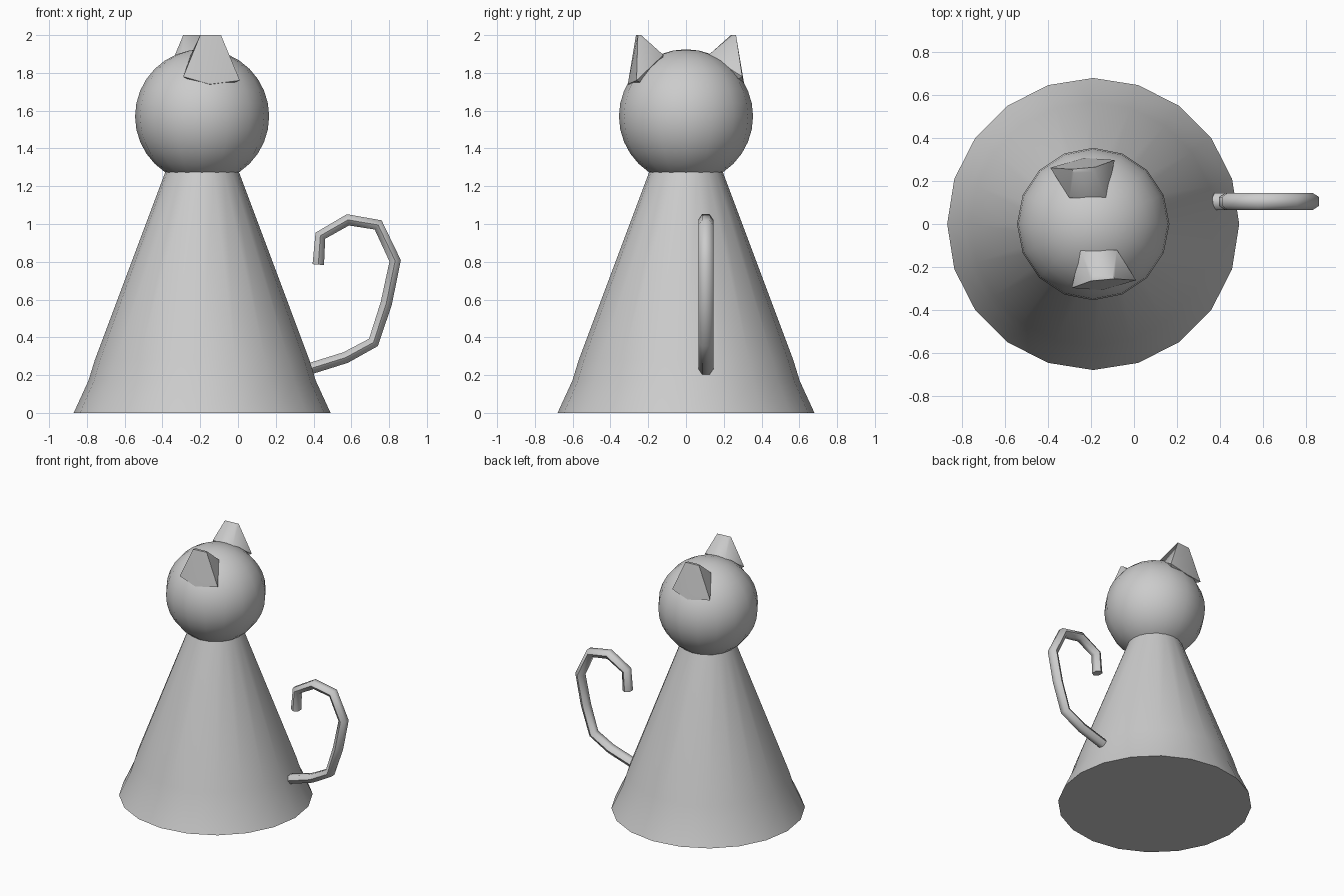
import bpy, bmesh, math
from mathutils import Vector, Matrix

if "Cube" in bpy.data.objects:
    bpy.data.objects.remove(bpy.data.objects["Cube"])

CX = -0.19  # vertical axis of the body and head


def finish(name, bm, smooth=40):
    bmesh.ops.recalc_face_normals(bm, faces=bm.faces)
    me = bpy.data.meshes.new(name)
    bm.to_mesh(me)
    bm.free()
    ob = bpy.data.objects.new(name, me)
    bpy.context.collection.objects.link(ob)
    bpy.ops.object.select_all(action='DESELECT')
    ob.select_set(True)
    bpy.context.view_layer.objects.active = ob
    bpy.ops.object.shade_smooth_by_angle(angle=math.radians(smooth))
    return ob


def skin(bm, rings):
    """Bridge a list of vertex rings and cap both ends."""
    n = len(rings[0])
    for a, b in zip(rings, rings[1:]):
        for i in range(n):
            j = (i + 1) % n
            bm.faces.new((a[i], a[j], b[j], b[i]))
    bm.faces.new(rings[0][::-1])
    bm.faces.new(rings[-1])


# Flared conical body, 20 sides
bm = bmesh.new()
rings = []
for r, z in [(0.68, 0), (0.602, 0.17), (0.568, 0.28), (0.195, 1.275)]:
    rings.append([bm.verts.new((CX + r * math.cos(math.tau * i / 20),
                                r * math.sin(math.tau * i / 20), z)) for i in range(20)])
skin(bm, rings)
finish("body", bm)

# Round head
bm = bmesh.new()
bmesh.ops.create_uvsphere(bm, u_segments=16, v_segments=16, radius=0.355,
                          matrix=Matrix.Translation((CX, 0, 1.57)))
finish("head", bm)

# Blunt ears, the second one turned half way round the head axis
ear = [(-0.01, -0.265, 2.0), (0.10, -0.255, 2.0), (0.09, -0.238, 2.0), (0.0, -0.243, 2.0),
       (-0.10, -0.298, 1.78), (0.20, -0.262, 1.76), (0.04, -0.308, 1.74),
       (-0.06, -0.12, 1.895), (0.11, -0.12, 1.895), (0.04, -0.15, 1.7)]
for name, turn in (("front_ear", 0), ("back_ear", math.pi)):
    bm = bmesh.new()
    m = Matrix.Translation((CX, 0, 0)) @ Matrix.Rotation(turn, 4, 'Z')
    for p in ear:
        bm.verts.new(m @ Vector(p))
    bmesh.ops.convex_hull(bm, input=bm.verts)
    finish(name, bm, 50)

# Curled tail: hexagonal section swept along a path in the xz plane
path = [Vector((x, 0.105, z)) for x, z in
        [(0.375, 0.232), (0.57, 0.293), (0.717, 0.373), (0.785, 0.58), (0.832, 0.805),
         (0.742, 0.995), (0.582, 1.022), (0.436, 0.938), (0.425, 0.785)]]
bm = bmesh.new()
rings = []
for k, p in enumerate(path):
    d_in = (p - path[max(k - 1, 0)]).normalized()
    d_out = (path[min(k + 1, len(path) - 1)] - p).normalized()
    t = (d_in + d_out).normalized()
    side = Vector((t.z, 0, -t.x))
    rings.append([bm.verts.new(p + Vector((0, 0.04 * math.cos(a), 0)) + side * 0.035 * math.sin(a))
                  for a in (math.tau * i / 6 for i in range(6))])
skin(bm, rings)
finish("tail", bm, 65)
